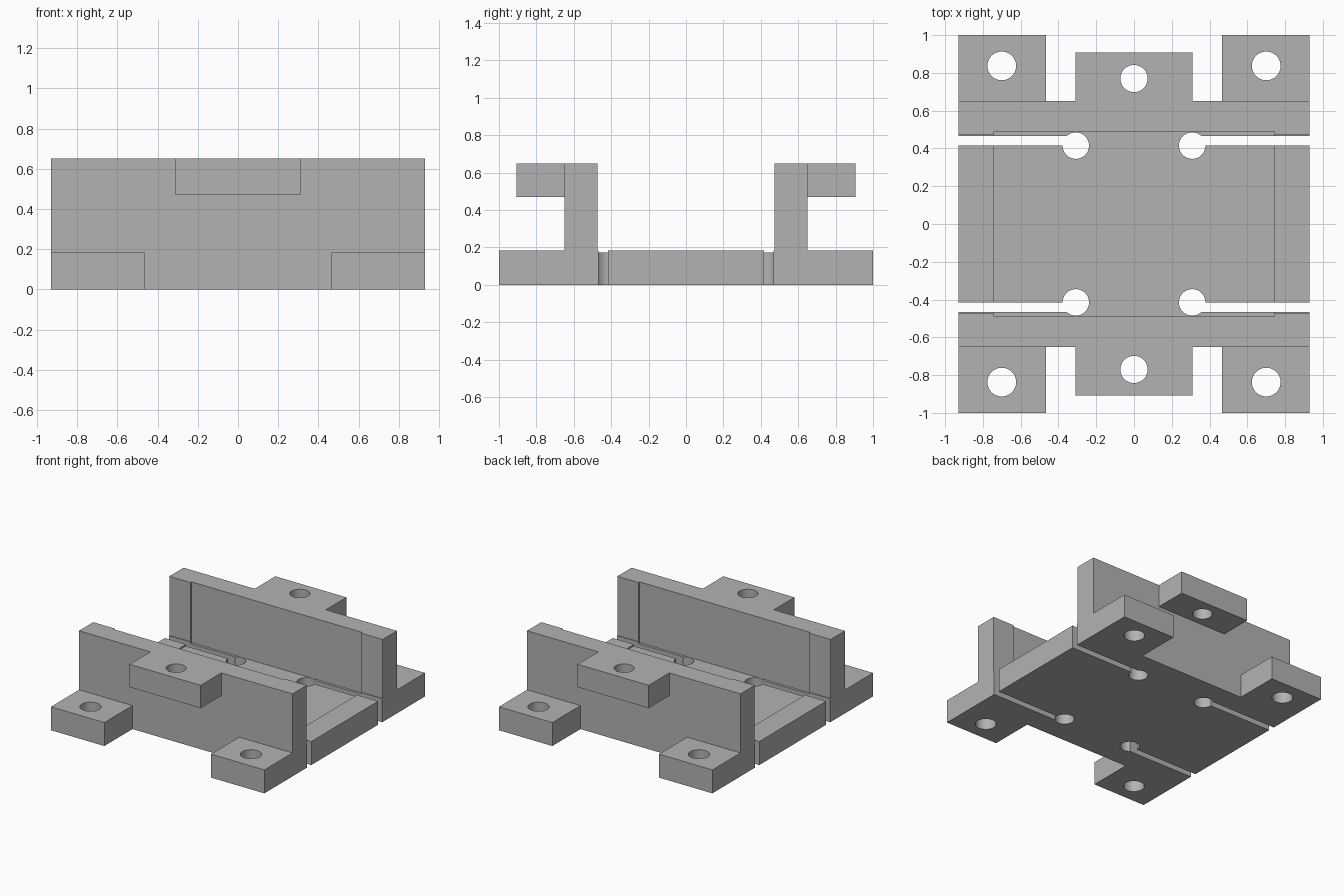
import bpy, bmesh, math

cube = bpy.data.objects.get("Cube")
if cube:
    bpy.data.objects.remove(cube, do_unlink=True)

grey = bpy.data.materials.new("plain grey")
grey.use_nodes = True
COLOR = (0.45, 0.45, 0.45, 1)
grey.diffuse_color = COLOR
bsdf = next(n for n in grey.node_tree.nodes if n.type == 'BSDF_PRINCIPLED')
bsdf.inputs["Base Color"].default_value = COLOR

HALF_X, HEIGHT, FLOOR = 0.93, 0.65, 0.185
WALL_IN, WALL_OUT = 0.473, 0.65


def finish(bm, name):
    bmesh.ops.recalc_face_normals(bm, faces=bm.faces)
    mesh = bpy.data.meshes.new(name)
    bm.to_mesh(mesh)
    bm.free()
    mesh.materials.append(grey)
    ob = bpy.data.objects.new(name, mesh)
    bpy.context.collection.objects.link(ob)
    return ob


def box(name, x, y, z):
    bm = bmesh.new()
    bmesh.ops.create_cube(bm, size=1)
    for v in bm.verts:
        v.co = [r[0] if c < 0 else r[1] for c, r in zip(v.co, (x, y, z))]
    return finish(bm, name)


def drill(x, y, radius, z=(-0.1, 0.8)):
    bm = bmesh.new()
    bmesh.ops.create_cone(bm, cap_ends=True, segments=48, radius1=radius,
                          radius2=radius, depth=z[1] - z[0])
    bmesh.ops.translate(bm, verts=bm.verts, vec=(x, y, sum(z) / 2))
    return finish(bm, "hole_cutter")


def combine(target, tool, operation):
    mod = target.modifiers.new("combine", 'BOOLEAN')
    mod.operation, mod.solver, mod.object = operation, 'EXACT', tool
    bpy.context.view_layer.update()
    graph = bpy.context.evaluated_depsgraph_get()
    mesh = bpy.data.meshes.new_from_object(target.evaluated_get(graph))
    target.modifiers.clear()
    target.data = mesh
    bpy.data.objects.remove(tool, do_unlink=True)


def span(a, b, sign):
    return sorted((a * sign, b * sign))


# Channel body: a U profile swept along x
bm = bmesh.new()
half = [(WALL_OUT, 0), (WALL_OUT, HEIGHT), (WALL_IN, HEIGHT), (WALL_IN, FLOOR)]
profile = half + [(-y, z) for y, z in reversed(half)]
face = bm.faces.new([bm.verts.new((-HALF_X, y, z)) for y, z in profile])
swept = bmesh.ops.extrude_face_region(bm, geom=[face])["geom"]
bmesh.ops.translate(bm, vec=(2 * HALF_X, 0, 0),
                    verts=[g for g in swept if isinstance(g, bmesh.types.BMVert)])
bracket = finish(bm, "channel_bracket")

# Shallow pocket in the floor and the inner wall faces
combine(bracket, box("pocket_cutter", (-0.745, 0.745), (-0.487, 0.487),
                     (0.172, 0.8)), 'DIFFERENCE')

for sy in (-1, 1):
    # Upper tab with its hole
    combine(bracket, box("upper_tab", (-0.31, 0.31), span(0.6, 0.907, sy),
                         (0.47, HEIGHT)), 'UNION')
    combine(bracket, drill(0, 0.77 * sy, 0.072, (0.4, 0.8)), 'DIFFERENCE')
    for sx in (-1, 1):
        # Mounting foot with its hole
        combine(bracket, box("mounting_foot", span(0.465, HALF_X, sx),
                             span(0.6, 1, sy), (0, FLOOR)), 'UNION')
        combine(bracket, drill(0.7 * sx, 0.837 * sy, 0.076), 'DIFFERENCE')
        # Relief slot ending in a round hole
        combine(bracket, box("slot_cutter", span(0.32, 1, sx),
                             span(0.416, 0.467, sy), (-0.1, 0.3)), 'DIFFERENCE')
        combine(bracket, drill(0.308 * sx, 0.415 * sy, 0.07, (-0.1, 0.3)),
                'DIFFERENCE')

# Smooth hole walls, sharp edges elsewhere
bpy.ops.object.select_all(action='DESELECT')
bracket.select_set(True)
bpy.context.view_layer.objects.active = bracket
bpy.ops.object.shade_smooth_by_angle(angle=math.radians(30))
